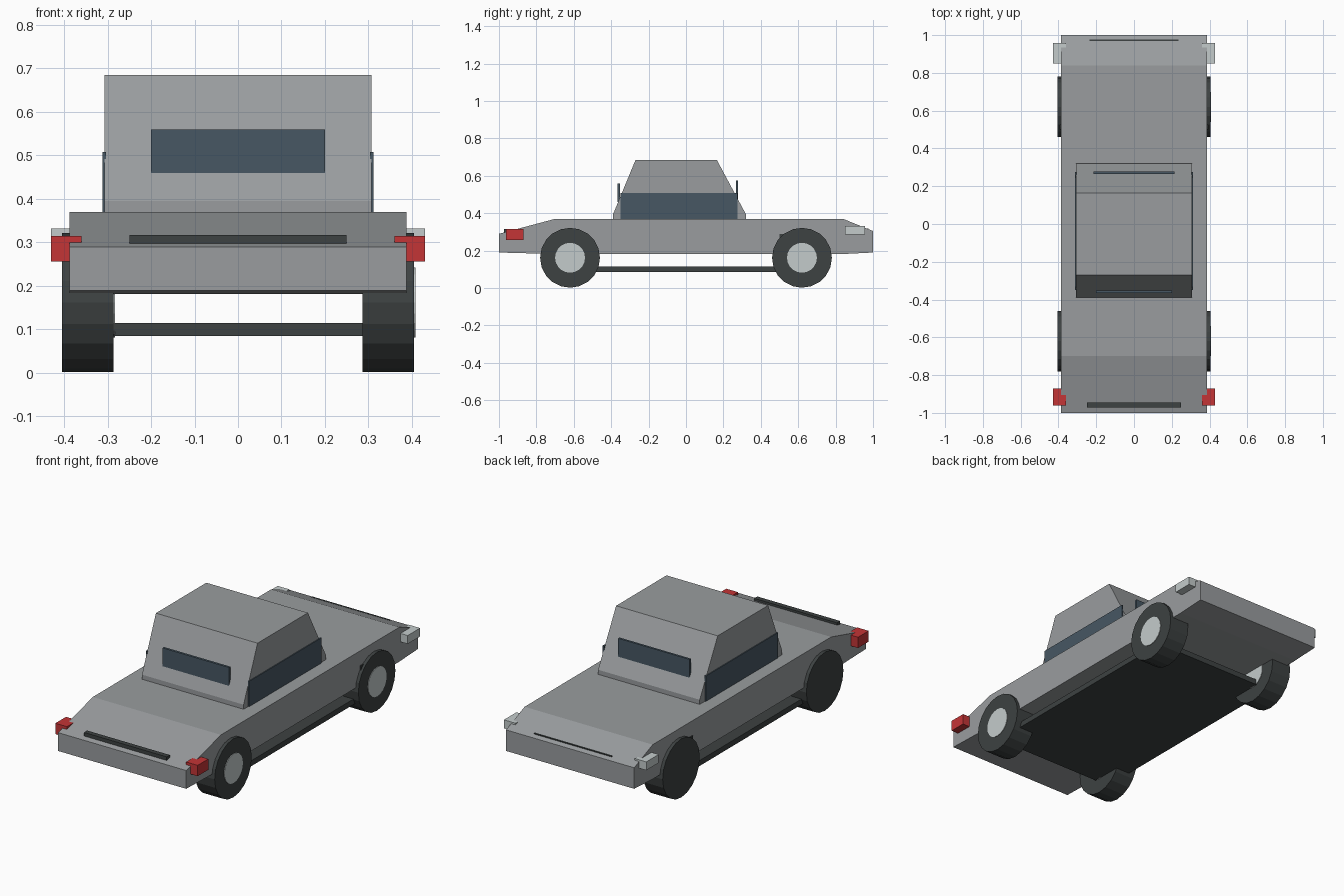
import bpy
import bmesh
from math import pi
from mathutils import Matrix

if "Cube" in bpy.data.objects:
    bpy.data.objects.remove(bpy.data.objects["Cube"], do_unlink=True)


def material(name, rgb):
    mat = bpy.data.materials.new(name)
    mat.use_nodes = True
    color = (*rgb, 1.0)
    mat.diffuse_color = color
    mat.node_tree.nodes["Principled BSDF"].inputs["Base Color"].default_value = color
    return mat


PAINT = material("grey paint", (0.32, 0.335, 0.345))
RUBBER = material("dark rubber", (0.047, 0.054, 0.054))
GLASS = material("blue grey glass", (0.063, 0.095, 0.125))
PALE = material("pale grey", (0.55, 0.60, 0.60))
RED = material("red lamp", (0.55, 0.035, 0.037))


def finish(name, bm, mat):
    bmesh.ops.recalc_face_normals(bm, faces=bm.faces)
    mesh = bpy.data.meshes.new(name)
    bm.to_mesh(mesh)
    bm.free()
    mesh.materials.append(mat)
    obj = bpy.data.objects.new(name, mesh)
    bpy.context.collection.objects.link(obj)
    return obj


def box(name, x, y, z, mat):
    """Box from (low, high) pairs on each axis."""
    bm = bmesh.new()
    bmesh.ops.create_cube(bm, size=1.0)
    for v in bm.verts:
        v.co = [a + (b - a) * (c + 0.5) for (a, b), c in zip((x, y, z), v.co)]
    return finish(name, bm, mat)


def side_profile(name, points, half_width, mat):
    """Extrude a y-z outline across the car."""
    bm = bmesh.new()
    face = bm.faces.new([bm.verts.new((-half_width, y, z)) for y, z in points])
    moved = bmesh.ops.extrude_face_region(bm, geom=[face])["geom"]
    verts = [g for g in moved if isinstance(g, bmesh.types.BMVert)]
    bmesh.ops.translate(bm, verts=verts, vec=(2 * half_width, 0, 0))
    return finish(name, bm, mat)


def disc(name, x, y, z, radius, sides, mat):
    """Cylinder lying along x between the pair x."""
    bm = bmesh.new()
    bmesh.ops.create_cone(
        bm, cap_ends=True, segments=sides, radius1=radius, radius2=radius,
        depth=x[1] - x[0],
        matrix=Matrix.Translation((sum(x) / 2, y, z)) @ Matrix.Rotation(pi / 2, 4, "Y"))
    return finish(name, bm, mat)


# Bodywork
side_profile("body", [(-1, 0.19), (-1, 0.29), (-0.7, 0.37), (0.84, 0.37),
                      (1, 0.305), (1, 0.19), (0.84, 0.182), (-0.7, 0.182)], 0.387, PAINT)
side_profile("cabin", [(-0.39, 0.36), (-0.39, 0.395), (-0.27, 0.685),
                       (0.165, 0.685), (0.32, 0.395), (0.32, 0.36)], 0.307, PAINT)
box("floor_plate", (-0.37, 0.37), (-0.65, 0.65), (0.085, 0.115), RUBBER)

# Windows
box("front_window", (-0.2, 0.2), (-0.365, -0.352), (0.46, 0.56), GLASS)
box("rear_window", (-0.215, 0.215), (0.266, 0.278), (0.475, 0.575), GLASS)

# Grille bars
box("front_grille", (-0.25, 0.25), (-0.972, -0.945), (0.285, 0.317), RUBBER)
box("rear_grille", (-0.235, 0.235), (0.968, 0.977), (0.295, 0.319), RUBBER)

# Parts on both sides
for label, s in (("left", 1), ("right", -1)):
    def span(a, b):
        return tuple(sorted((s * a, s * b)))

    box(f"{label}_side_window", span(0.304, 0.312), (-0.35, 0.275), (0.37, 0.508), GLASS)
    box(f"{label}_front_lamp", span(0.36, 0.43), (-0.962, -0.87), (0.256, 0.315), RED)
    box(f"{label}_rear_lamp", span(0.36, 0.43), (0.85, 0.957), (0.286, 0.332), PALE)
    box(f"{label}_rear_bracket", span(0.37, 0.392), (0.5, 0.56), (0.26, 0.29), RUBBER)
    wheel_x = span(0.286, 0.405)
    for end, y in (("front", -0.62), ("rear", 0.62)):
        disc(f"{label}_{end}_wheel", wheel_x, y, 0.162, 0.16, 20, RUBBER)
        # Hub caps all sit on the +x face of their wheel
        disc(f"{label}_{end}_hub", (wheel_x[1] - 0.01, wheel_x[1] + 0.003),
             y, 0.162, 0.08, 20, PALE)
